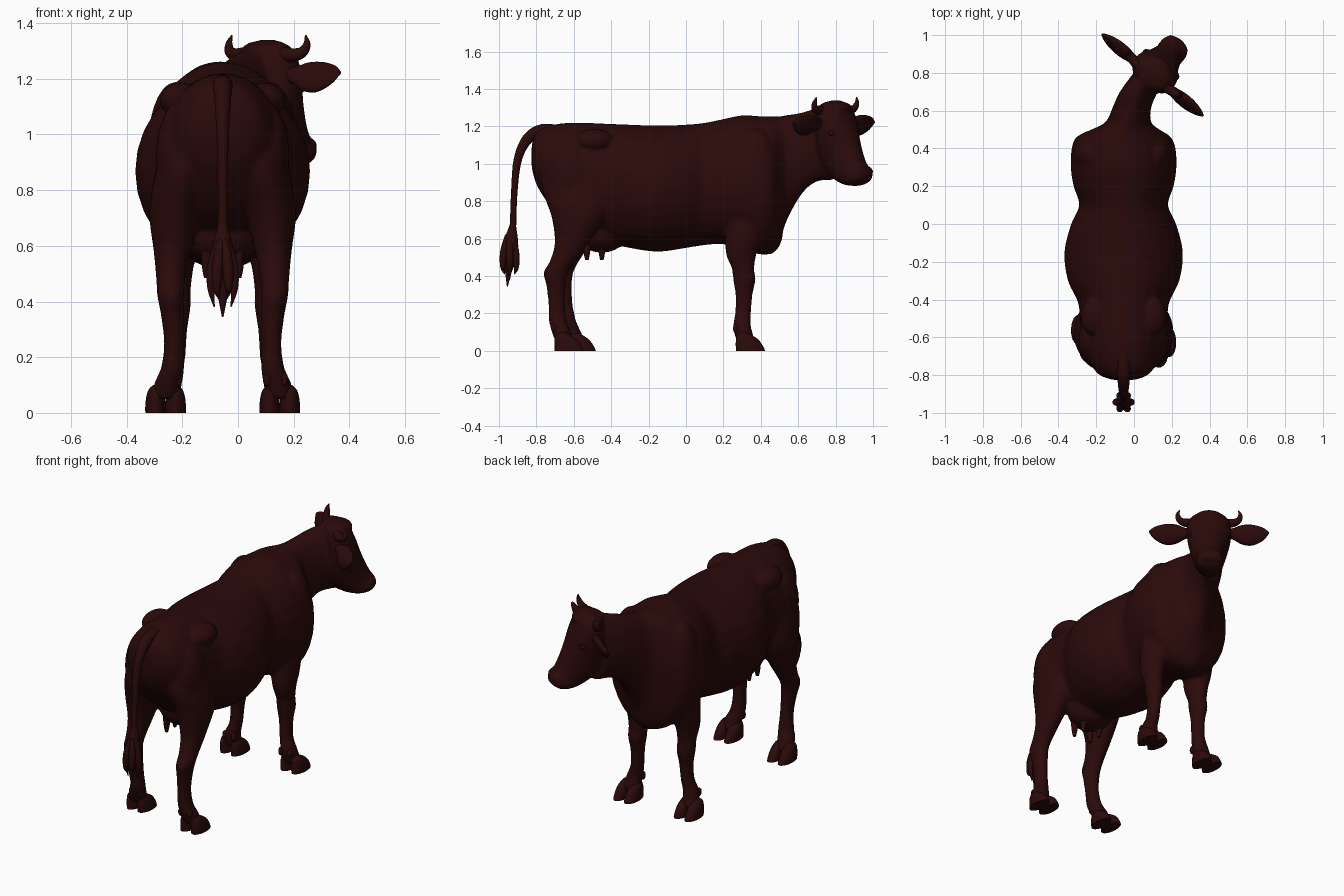
import bpy, bmesh, math
from mathutils import Vector, Matrix

if "Cube" in bpy.data.objects:
    bpy.data.objects.remove(bpy.data.objects["Cube"])

hide = bpy.data.materials.new("dark_brown_hide")
hide.use_nodes = True
hide.diffuse_color = (0.024, 0.003, 0.003, 1)
hide.node_tree.nodes["Principled BSDF"].inputs["Base Color"].default_value = hide.diffuse_color

MID = -0.055                                  # centre plane of the trunk
X, Y, Z = Vector((1, 0, 0)), Vector((0, 1, 0)), Vector((0, 0, 1))
FACE = Vector((0.63, 0.78, 0)).normalized()   # the head is turned to one side
SIDE = FACE.cross(Z)
HEAD = Vector((0.095, 0.785, 0))


def head_pt(u, w, z):
    return HEAD + FACE * u + SIDE * w + Z * z


def spline(rows, steps):
    """Catmull-Rom interpolation of whole station rows."""
    out, n = [], len(rows)
    for i in range(n - 1):
        p = [rows[max(0, min(n - 1, i + k))] for k in (-1, 0, 1, 2)]
        for s in range(steps):
            t = s / steps
            out.append([b + (c - a) * t / 2 + (a - 2.5 * b + 2 * c - d / 2) * t * t
                        + (1.5 * (b - c) + (d - a) / 2) * t ** 3 for a, b, c, d in zip(*p)])
    return out + [rows[-1]]


def loft(bm, rows, a, b, steps=4, sides=28, power=1.0):
    """Rows of x, y, z, radius along a, radius along b."""
    rings = []
    for x, y, z, ra, rb in spline(rows, steps):
        ring = []
        for k in range(sides):
            t = math.tau * k / sides
            c, s = math.cos(t), math.sin(t)
            c, s = [math.copysign(abs(v) ** power, v) for v in (c, s)]
            ring.append(bm.verts.new(Vector((x, y, z)) + a * c * ra + b * s * rb))
        rings.append(ring)
    for r, q in zip(rings, rings[1:]):
        for k in range(sides):
            j = (k + 1) % sides
            bm.faces.new((r[k], r[j], q[j], q[k]))
    bm.faces.new(rings[0])
    bm.faces.new(rings[-1])


def ball(bm, centre, size, turn=0):
    m = Matrix.Translation(centre) @ Matrix.Rotation(turn, 4, "Y") @ Matrix.Diagonal((*size, 1))
    bmesh.ops.create_uvsphere(bm, u_segments=24, v_segments=14, radius=1, matrix=m)


def finish(name, bm, voxel=0, smooth=0):
    bmesh.ops.recalc_face_normals(bm, faces=bm.faces)
    mesh = bpy.data.meshes.new(name)
    bm.to_mesh(mesh)
    bm.free()
    ob = bpy.data.objects.new(name, mesh)
    bpy.context.collection.objects.link(ob)
    bpy.ops.object.select_all(action="DESELECT")
    bpy.context.view_layer.objects.active = ob
    ob.select_set(True)
    if voxel:
        m = ob.modifiers.new("blend", "REMESH")
        m.mode, m.voxel_size = "VOXEL", voxel
        bpy.ops.object.modifier_apply(modifier="blend")
        m = ob.modifiers.new("soften", "SMOOTH")
        m.factor, m.iterations = 0.5, smooth
        bpy.ops.object.modifier_apply(modifier="soften")
    ob.data.materials.clear()
    ob.data.materials.append(hide)
    bpy.ops.object.shade_smooth_by_angle(angle=math.radians(60))


def tube(name, points):
    """Tapered round tube through points of position and radius."""
    cu = bpy.data.curves.new(name, "CURVE")
    cu.dimensions, cu.bevel_depth, cu.bevel_resolution = "3D", 1, 3
    cu.use_fill_caps = True
    sp = cu.splines.new("POLY")
    rows = spline([(*p, r) for p, r in points], 5)
    sp.points.add(len(rows) - 1)
    for q, (x, y, z, r) in zip(sp.points, rows):
        q.co, q.radius = (x, y, z, 1), max(r, 0.002)
    tmp = bpy.data.objects.new(name + "_path", cu)
    bpy.context.collection.objects.link(tmp)
    bm = bmesh.new()
    bm.from_mesh(tmp.to_mesh())
    bpy.data.objects.remove(tmp)
    finish(name, bm)


body = bmesh.new()

# Trunk and neck: y, centre x, top, bottom, half width
trunk = [(-.825, MID, 1.1, .98, .06), (-.79, MID, 1.18, .87, .14), (-.68, MID, 1.215, .72, .205),
         (-.55, MID, 1.22, .63, .23), (-.42, MID, 1.215, .58, .24), (-.3, MID, 1.21, .55, .295),
         (-.15, MID, 1.205, .53, .314), (0, MID, 1.21, .55, .278), (.1, MID, 1.22, .565, .235),
         (.2, MID, 1.24, .57, .265), (.3, MID, 1.26, .54, .28), (.4, MID, 1.255, .515, .275),
         (.46, MID, 1.255, .525, .25), (.5, -.045, 1.255, .58, .18), (.54, -.03, 1.262, .7, .12),
         (.62, -.01, 1.275, .84, .102), (.7, .025, 1.3, .905, .1), (.79, .075, 1.32, .91, .085)]
loft(body, [(x, y, (t + b) / 2, w, (t - b) / 2) for y, x, t, b, w in trunk], X, Z)

# Head: forward, height, half width, half depth
skull = [(-.02, 1.318, .085, .045), (.005, 1.27, .122, .085), (.027, 1.175, .127, .11),
         (.05, 1.08, .107, .12), (.09, 1, .088, .112), (.138, .948, .077, .092),
         (.18, .923, .08, .072), (.212, .905, .055, .042)]
loft(body, [(*head_pt(u, 0, z), w, d) for u, z, w, d in skull],
     SIDE, (FACE * .84 + Z * .55).normalized(), power=0.9)
ball(body, head_pt(.02, 0, 1.3), (.09, .09, .035))

# Legs: height, distance from centre plane, y, half width, half depth
hind = [(.95, .12, -.57, .1, .2), (.85, .145, -.58, .1, .185), (.72, .172, -.575, .092, .145),
        (.58, .182, -.61, .066, .092), (.48, .187, -.66, .052, .068), (.42, .187, -.695, .048, .067),
        (.35, .18, -.695, .042, .052), (.25, .175, -.692, .036, .044), (.16, .18, -.685, .042, .048),
        (.11, .195, -.67, .05, .05), (.05, .205, -.65, .05, .05)]
fore = [(.85, .14, .33, .09, .13), (.62, .16, .31, .075, .1), (.52, .165, .295, .06, .082),
        (.44, .165, .305, .05, .06), (.38, .165, .312, .05, .06), (.3, .165, .31, .038, .046),
        (.2, .17, .305, .036, .043), (.13, .19, .3, .045, .048), (.05, .2, .32, .05, .05)]

for leg, limb in (("hind", hind), ("front", fore)):
    for s, side in ((1, "left"), (-1, "right")):
        step = .065 if leg == "hind" and s < 0 else 0
        shift = lambda z: step * max(0, 1 - z / .7)
        loft(body, [(MID + s * d, y + shift(z), z, a, b) for z, d, y, a, b in limb], X, Y)
        # Cloven hoof and dewclaws
        hoof = bmesh.new()
        cy = limb[-1][2] + step + .015
        for k in (-1, 1):
            cx = MID + s * .205 + k * .036
            loft(hoof, [(cx, cy - .025, .1, .008, .012), (cx, cy - .022, .085, .024, .038),
                        (cx, cy - .008, .06, .033, .06), (cx, cy + .004, .025, .037, .073),
                        (cx, cy + .01, 0, .037, .078)], X, Y)
            ball(hoof, (MID + s * .19 + k * .03, cy - .068, .12), (.015, .016, .026))
        finish(f"{side}_{leg}_hoof", hoof)

# Shoulders, hip bones, thighs, brows and nostrils
for s in (-1, 1):
    ball(body, (MID + s * .17, .37, .95), (.1, .125, .24))
    ball(body, (MID + s * .16, -.49, 1.13), (.07, .1, .055), s * .4)
    ball(body, (MID + s * .15, -.62, .92), (.09, .13, .2))
    ball(body, head_pt(.07, s * .085, 1.185), (.035, .035, .03))
    ball(body, head_pt(.205, s * .04, .96), (.032, .032, .027))
ball(body, (MID, .44, .65), (.1, .08, .135))

# Udder
ball(body, (MID, -.45, .635), (.135, .14, .11))
finish("body", body, voxel=0.01, smooth=8)

teats = bmesh.new()
for s in (-1, 1):
    for y in (-.53, -.45):
        loft(teats, [(MID + s * .055, y, .58, .024, .024), (MID + s * .058, y, .52, .016, .016),
                     (MID + s * .058, y, .485, .009, .009)], X, Y, sides=12)
finish("teats", teats)

# Ears, horns and eyes
for s, side in ((1, "left"), (-1, "right")):
    ear = bmesh.new()
    leaf = [(.09, 1.215, .022, .022), (.14, 1.213, .034, .024), (.19, 1.208, .056, .026),
            (.25, 1.206, .06, .023), (.31, 1.213, .038, .015), (.345, 1.222, .006, .005)]
    loft(ear, [(*head_pt(.005, s * w, z), a, b) for w, z, a, b in leaf],
         (Z + FACE * .5).normalized(), (FACE - Z * .5).normalized(), sides=20)
    finish(side + "_ear", ear)
    tube(side + "_horn", [(head_pt(0, s * .06, 1.29), .03), (head_pt(0, s * .12, 1.285), .026),
                          (head_pt(.01, s * .165, 1.295), .02), (head_pt(.02, s * .18, 1.325), .013),
                          (head_pt(.025, s * .17, 1.356), .003)])
    eye = bmesh.new()
    ball(eye, head_pt(.075, s * .1, 1.165), (.02, .02, .018))
    finish(side + "_eye", eye)

# Tail with its tuft
tube("tail", [((MID, -.66, 1.17), .035), ((MID, -.77, 1.178), .036), ((MID, -.85, 1.13), .03),
              ((MID, -.9, 1.02), .023), ((MID, -.918, .85), .018), ((MID, -.925, .66), .018),
              ((MID, -.93, .5), .02)])
tube("tail_tuft", [((MID, -.925, .68), .016), ((MID, -.935, .58), .04), ((MID, -.94, .5), .038),
                   ((MID, -.95, .42), .018), ((MID, -.955, .345), .003)])
for i in range(6):
    a = math.tau * i / 6
    off = Vector((math.cos(a), math.sin(a), 0))
    root = Vector((MID, -.943, 0))
    tube(f"tuft_strand_{i}", [(root + off * .015 + Z * .62, .012), (root + off * .036 + Z * .53, .02),
                              (root + off * .042 + Z * .45, .014),
                              (root + off * .03 + Z * (.38 + .03 * (i % 3)), .002)])
